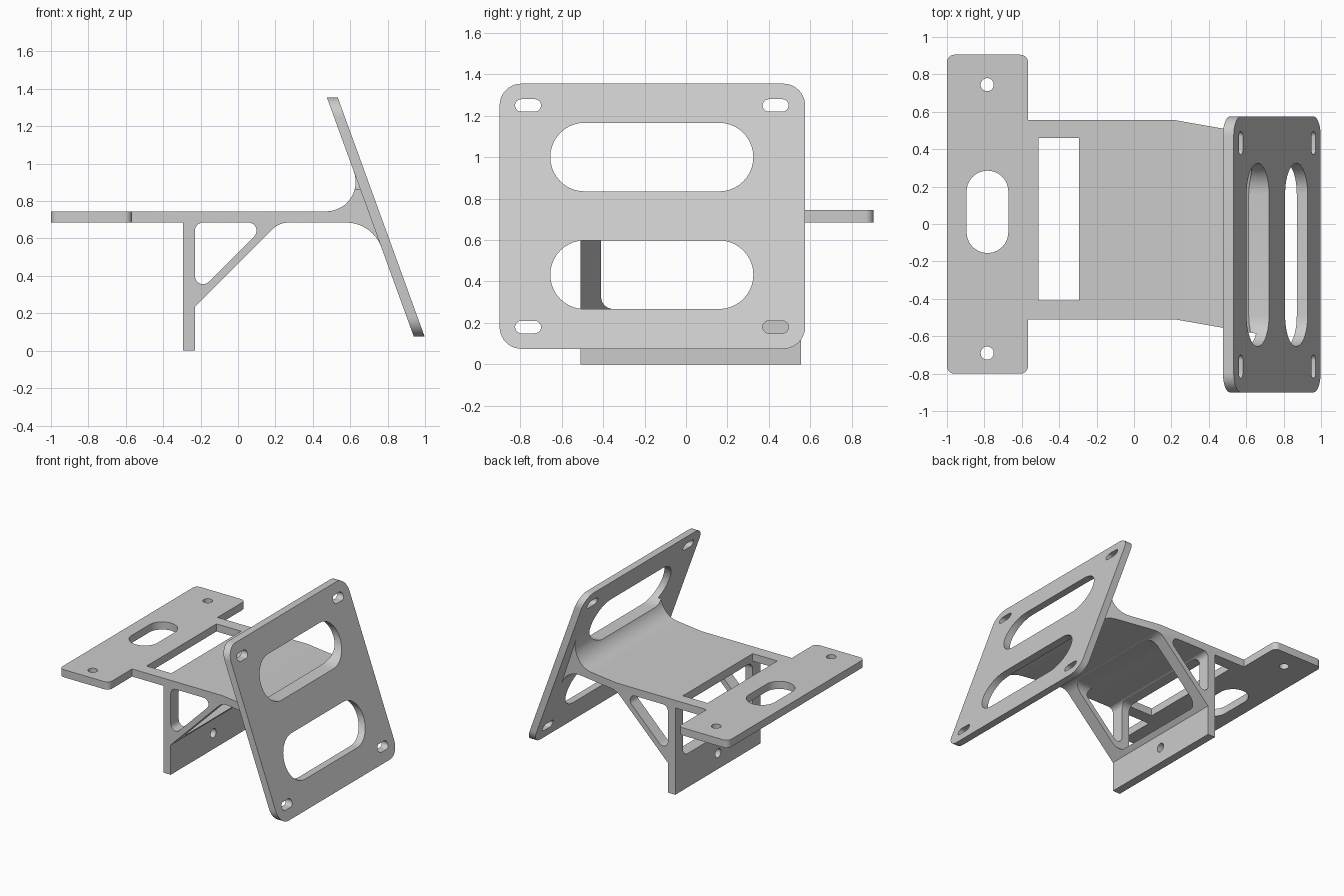
import bpy, bmesh, math
from mathutils import Vector

if "Cube" in bpy.data.objects:
    bpy.data.objects.remove(bpy.data.objects["Cube"])

grey = bpy.data.materials.new("plain_grey")
grey.use_nodes = True
grey.diffuse_color = (0.6, 0.6, 0.6, 1)
grey.node_tree.nodes["Principled BSDF"].inputs["Base Color"].default_value = (0.6, 0.6, 0.6, 1)


def rounded(corners, steps=10):
    """Outline from (u, v, radius) corners, with an arc at each radius."""
    pts = []
    for i, (u, v, r) in enumerate(corners):
        p = Vector((u, v))
        if r == 0:
            pts.append(p)
            continue
        a = (Vector(corners[i - 1][:2]) - p).normalized()
        b = (Vector(corners[(i + 1) % len(corners)][:2]) - p).normalized()
        half = a.angle(b) / 2
        centre = p + (a + b).normalized() * r / math.sin(half)
        start = p + a * r / math.tan(half) - centre
        end = p + b * r / math.tan(half) - centre
        sweep = start.angle_signed(end)
        for k in range(steps + 1):
            t = -sweep * k / steps
            c, s = math.cos(t), math.sin(t)
            pts.append(centre + Vector((start.x * c - start.y * s, start.x * s + start.y * c)))
    clean = [p for i, p in enumerate(pts) if (p - pts[i - 1]).length > 1e-4]
    return clean


def rect(u0, u1, v0, v1, r=0):
    return rounded([(u0, v0, r), (u1, v0, r), (u1, v1, r), (u0, v1, r)])


def disc(u, v, r):
    return rect(u - r, u + r, v - r, v + r, r)


def prism(name, axis, lo, hi, loops):
    """Extrude an outline with holes along one axis."""
    place = {"x": lambda p, w: (w, p.x, p.y),
             "y": lambda p, w: (p.x, w, p.y),
             "z": lambda p, w: (p.x, p.y, w)}[axis]
    bm = bmesh.new()
    for loop in loops:
        vs = [bm.verts.new(place(p, lo)) for p in loop]
        for i, v in enumerate(vs):
            bm.edges.new((vs[i - 1], v))
    bmesh.ops.triangle_fill(bm, edges=bm.edges[:], use_beauty=True)
    ext = bmesh.ops.extrude_face_region(bm, geom=bm.faces[:], use_keep_orig=True)
    moved = [g for g in ext["geom"] if isinstance(g, bmesh.types.BMVert)]
    step = Vector(place(Vector((0, 0)), hi - lo))
    bmesh.ops.translate(bm, verts=moved, vec=step)
    bmesh.ops.recalc_face_normals(bm, faces=bm.faces[:])
    me = bpy.data.meshes.new(name)
    bm.to_mesh(me)
    bm.free()
    me.materials.append(grey)
    ob = bpy.data.objects.new(name, me)
    bpy.context.collection.objects.link(ob)
    return ob


def activate(ob):
    bpy.ops.object.select_all(action="DESELECT")
    ob.select_set(True)
    bpy.context.view_layer.objects.active = ob


def cut(ob, cutter):
    cutter.hide_render = True
    mod = ob.modifiers.new("cut", "BOOLEAN")
    mod.operation, mod.solver, mod.object = "DIFFERENCE", "EXACT", cutter
    activate(ob)
    bpy.ops.object.modifier_apply(modifier=mod.name)
    bpy.data.objects.remove(cutter)


def panel_x(z):
    """Back surface of the leaning panel."""
    return 0.475 + (1.355 - z) * 0.3633


# Flat mounting plate with two screw holes and a slot
mount = prism("mounting_plate", "z", 0.685, 0.745, [
    rect(-1, -0.567, -0.8, 0.905, 0.04),
    rect(-0.895, -0.672, -0.155, 0.285, 0.111),
    disc(-0.785, 0.745, 0.035), disc(-0.785, -0.69, 0.035)])

# Leaning face panel with two large slots and four screw slots
big_slots = [rect(-0.655, 0.325, z, z + 0.331, 0.165) for z in (0.267, 0.835)]
small_slots = [rect(y, y + 0.125, z, z + 0.06, 0.03)
               for y in (-0.825, 0.37) for z in (0.15, 1.22)]
panel = prism("face_panel", "x", 0, 0.058,
              [rect(-0.9, 0.575, 0.075, 1.355, 0.105)] + big_slots + small_slots)
for v in panel.data.vertices:
    v.co.x += panel_x(v.co.z)

# Deck, leg, diagonal brace and panel fillets in one side profile
low, high = 0.54, 0.98
side = rounded([
    (-0.567, 0.685, 0), (-0.295, 0.685, 0), (-0.295, 0, 0), (-0.23, 0, 0),
    (-0.23, 0.235, 0), (0.22, 0.685, 0.12), (panel_x(0.685), 0.685, 0.2),
    (panel_x(low), low, 0), (panel_x(low) + 0.02, low, 0),
    (panel_x(high) + 0.02, high, 0), (panel_x(high), high, 0),
    (panel_x(0.745), 0.745, 0.158), (-0.567, 0.745, 0)], 14)
opening = rounded([(-0.23, 0.295, 0.043), (0.16, 0.685, 0.043), (-0.23, 0.685, 0.043)])
deck = prism("deck_and_brace", "y", -0.51, 0.555, [side, opening])

# Skew the end of the deck sideways toward the panel
bend = 0.22
bm = bmesh.new()
bm.from_mesh(deck.data)
bmesh.ops.bisect_plane(bm, geom=bm.verts[:] + bm.edges[:] + bm.faces[:],
                       plane_co=(bend, 0, 0), plane_no=(1, 0, 0))
for v in bm.verts:
    v.co.y -= 0.176 * max(0, v.co.x - bend)
bm.to_mesh(deck.data)
bm.free()

# Openings through the deck, leg, brace and fillets
cut(deck, prism("deck_cutter", "z", 0.65, 0.8, [rect(-0.51, -0.295, -0.41, 0.46)]))
cut(deck, prism("window_cutter", "x", -0.4, 0.4, [rect(-0.41, 0.46, 0.267, 0.68, 0.06)]))
cut(deck, prism("hole_cutter", "x", -0.4, -0.1, [disc(0.022, 0.125, 0.035)]))
for slot in big_slots:
    cut(deck, prism("slot_cutter", "x", 0.5, 1.1, [slot]))

# Smooth arcs, sharp edges
for ob in (mount, panel, deck):
    activate(ob)
    bpy.ops.object.shade_smooth_by_angle(angle=math.radians(30))
